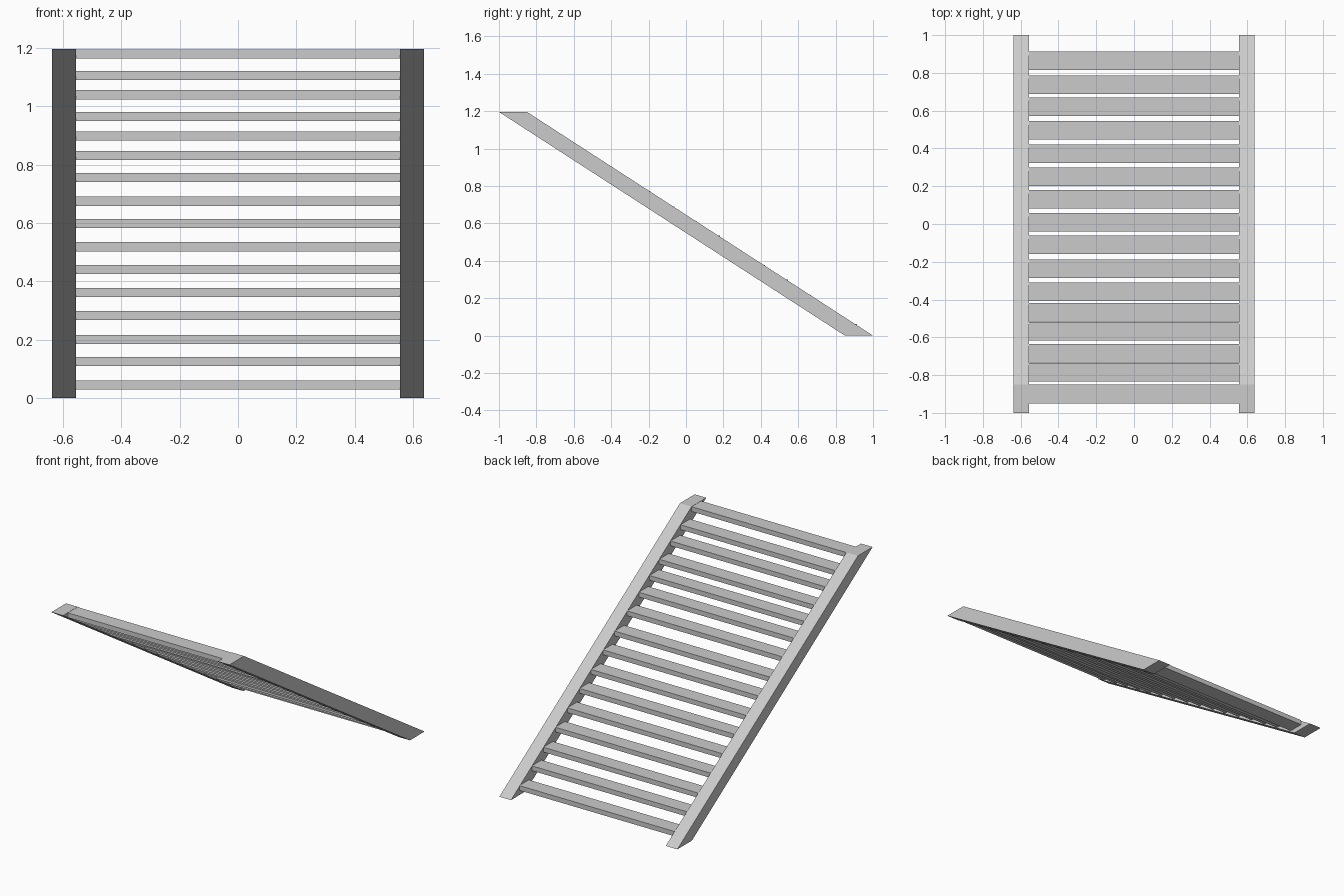
import bpy

if "Cube" in bpy.data.objects:
    bpy.data.objects.remove(bpy.data.objects["Cube"])


def prism(name, profile, x0, x1):
    """Extrude a YZ profile along x."""
    n = len(profile)
    verts = [(x, y, z) for x in (x0, x1) for y, z in profile]
    faces = [tuple(range(n))[::-1], tuple(range(n, 2 * n))]
    faces += [(i, (i + 1) % n, (i + 1) % n + n, i + n) for i in range(n)]
    if sum(profile[i][0] * profile[(i + 1) % n][1]
           - profile[(i + 1) % n][0] * profile[i][1] for i in range(n)) < 0:
        faces = [f[::-1] for f in faces]
    mesh = bpy.data.meshes.new(name)
    mesh.from_pydata(verts, [], faces)
    obj = bpy.data.objects.new(name, mesh)
    bpy.context.collection.objects.link(obj)
    return obj


INNER, OUTER, HEIGHT = 0.555, 0.638, 1.196

# Sloping side stringers, cut level at both ends
slope = [(0.85, 0), (1.0, 0), (-0.85, HEIGHT), (-1.0, HEIGHT)]
prism("right_stringer", slope, INNER, OUTER)
prism("left_stringer", slope, -OUTER, -INNER)

# Level treads, slightly unevenly spaced: (y centre, z centre)
treads = [(0.865, 0.046), (0.737, 0.125), (0.62, 0.201), (0.497, 0.284),
          (0.373, 0.362), (0.25, 0.441), (0.132, 0.519), (0.008, 0.598),
          (-0.11, 0.675), (-0.238, 0.757), (-0.358, 0.832), (-0.467, 0.899),
          (-0.567, 0.966), (-0.683, 1.04), (-0.785, 1.106), (-0.9, 1.179)]
DY, DZ = 0.049, 0.0155
for i, (y, z) in enumerate(treads):
    box = [(y - DY, z - DZ), (y + DY, z - DZ), (y + DY, z + DZ), (y - DY, z + DZ)]
    prism(f"tread_{i + 1}", box, -INNER, INNER)
